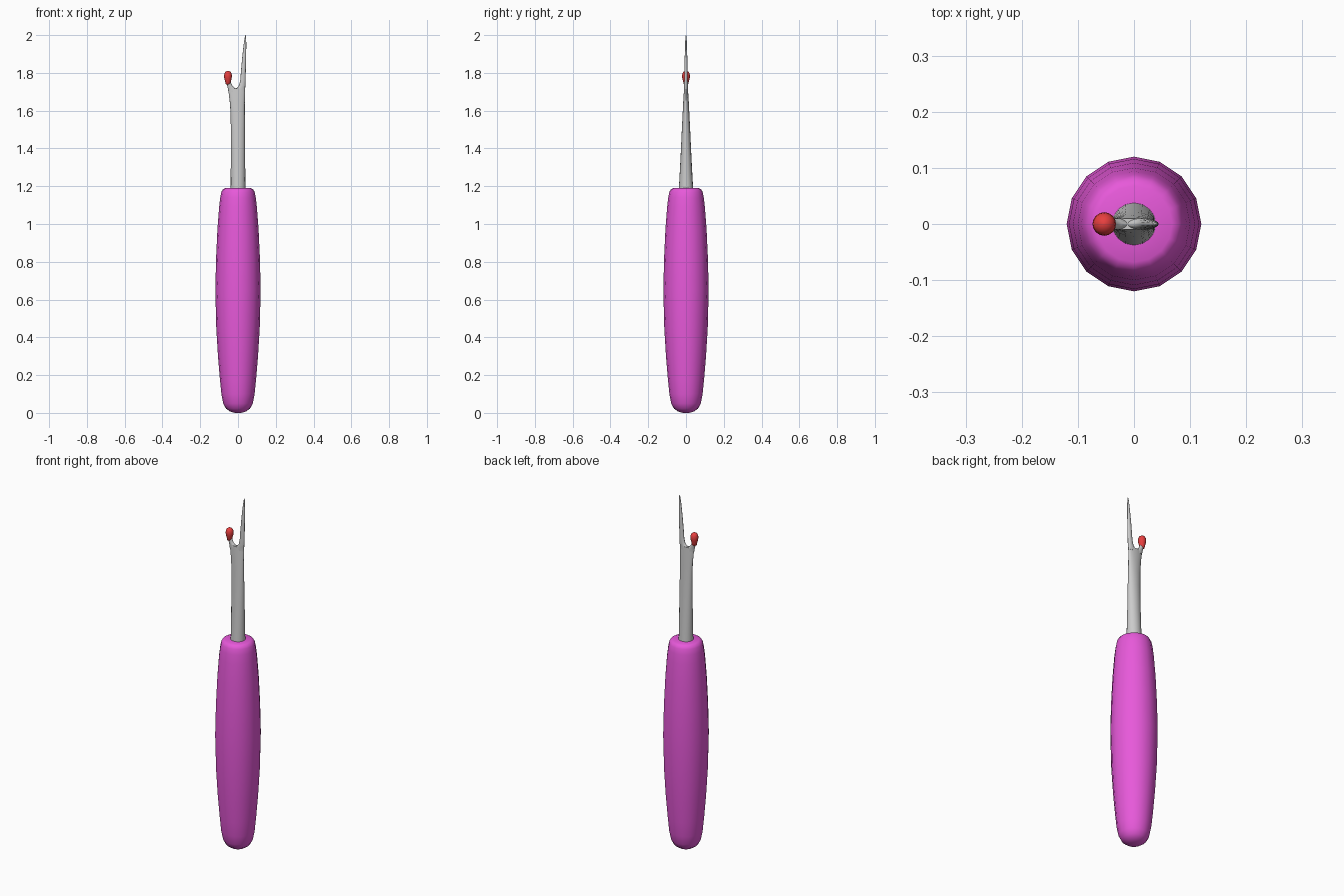
import bpy, bmesh, math

SIDES = 16


def loft(name, rings, color=None):
    """Skin elliptical rings given as (z, x_left, x_right, y_half)."""
    bm = bmesh.new()
    loops = []
    for z, xl, xr, ry in rings:
        cx, rx = (xl + xr) / 2, (xr - xl) / 2
        loops.append([bm.verts.new((cx + rx * math.cos(2 * math.pi * i / SIDES),
                                    ry * math.sin(2 * math.pi * i / SIDES), z))
                      for i in range(SIDES)])
    for a, b in zip(loops, loops[1:]):
        for i in range(SIDES):
            j = (i + 1) % SIDES
            bm.faces.new((a[i], a[j], b[j], b[i]))
    bm.faces.new(loops[0][::-1])
    bm.faces.new(loops[-1])
    mesh = bpy.data.meshes.new(name)
    bm.to_mesh(mesh)
    bm.free()
    obj = bpy.data.objects.new(name, mesh)
    bpy.context.collection.objects.link(obj)
    if color:
        mat = bpy.data.materials.new(name + "_colour")
        mat.diffuse_color = (*color, 1)
        mesh.materials.append(mat)
    bpy.ops.object.select_all(action='DESELECT')
    obj.select_set(True)
    bpy.context.view_layer.objects.active = obj
    bpy.ops.object.shade_smooth_by_angle(angle=math.radians(50))
    return obj


def lathe(name, profile, cx, color):
    """Round part from (radius, z) points about a vertical axis at cx."""
    return loft(name, [(z, cx - r, cx + r, r) for r, z in profile], color)


# Barrel-shaped handle with rounded ends
lathe("handle", [(0.015, 0.0), (0.042, 0.007), (0.064, 0.023), (0.078, 0.05),
                 (0.088, 0.10), (0.096, 0.18), (0.106, 0.30), (0.115, 0.45),
                 (0.12, 0.65), (0.116, 0.82), (0.109, 0.97), (0.100, 1.09),
                 (0.094, 1.14), (0.088, 1.17), (0.080, 1.184), (0.068, 1.19),
                 (0.02, 1.19)], 0, (0.8, 0.1, 0.7))

# Shaft: round at the handle, flattening toward the fork
loft("shaft", [(1.15, -0.040, 0.040, 0.040), (1.20, -0.039, 0.039, 0.037),
               (1.35, -0.038, 0.038, 0.029), (1.50, -0.038, 0.037, 0.022),
               (1.58, -0.039, 0.036, 0.018), (1.64, -0.043, 0.036, 0.015),
               (1.69, -0.049, 0.037, 0.012), (1.718, -0.054, 0.038, 0.010)])

# Long pointed blade
loft("blade_prong", [(1.70, -0.012, 0.037, 0.010), (1.718, -0.011, 0.038, 0.010),
                     (1.723, -0.002, 0.0385, 0.010), (1.735, 0.006, 0.039, 0.010),
                     (1.76, 0.012, 0.040, 0.009), (1.80, 0.015, 0.041, 0.009),
                     (1.88, 0.022, 0.043, 0.007), (1.95, 0.030, 0.044, 0.005),
                     (1.99, 0.036, 0.043, 0.003), (2.0, 0.039, 0.042, 0.001)])

# Short prong curving outward
loft("short_prong", [(1.70, -0.051, -0.012, 0.010), (1.718, -0.054, -0.012, 0.010),
                     (1.723, -0.055, -0.022, 0.010), (1.735, -0.058, -0.032, 0.010),
                     (1.75, -0.061, -0.038, 0.010), (1.77, -0.061, -0.044, 0.009)])

# Red teardrop safety bead
lathe("safety_bead", [(0.008, 1.738), (0.013, 1.742), (0.015, 1.755),
                      (0.019, 1.768), (0.021, 1.782), (0.0195, 1.795),
                      (0.015, 1.804), (0.008, 1.809), (0.002, 1.811)],
      -0.053, (0.8, 0.05, 0.05))
